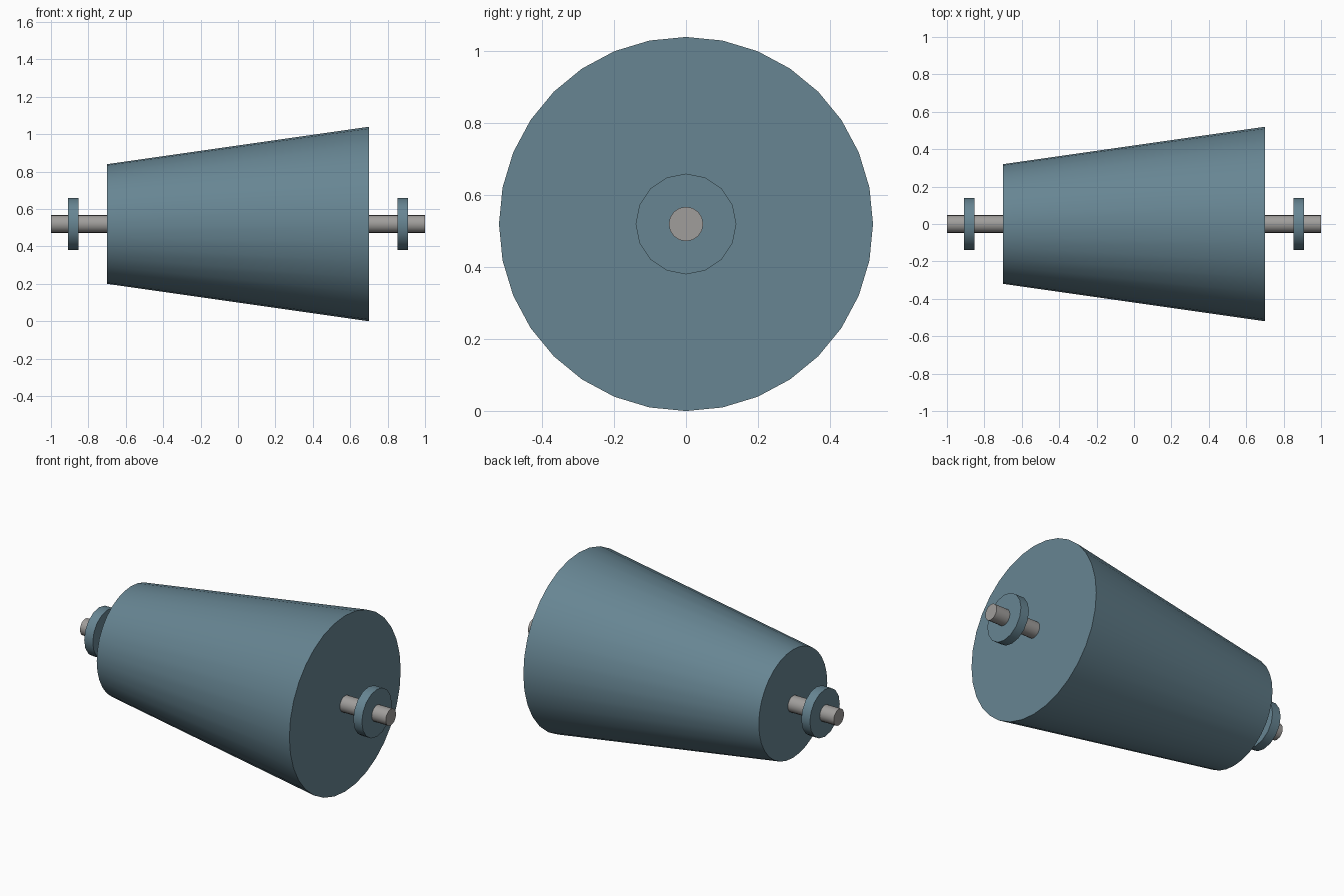
import bpy
import math

if "Cube" in bpy.data.objects:
    bpy.data.objects.remove(bpy.data.objects["Cube"])

CENTRE_Z = 0.52


def material(name, colour):
    mat = bpy.data.materials.new(name)
    mat.diffuse_color = (*colour, 1)
    mat.use_nodes = True
    mat.node_tree.nodes["Principled BSDF"].inputs["Base Color"].default_value = mat.diffuse_color
    return mat


def along_x(name, sides, r_left, r_right, x0, x1, mat):
    """Capped cone or cylinder lying along x, smooth round the side."""
    bpy.ops.mesh.primitive_cone_add(
        vertices=sides, radius1=r_left, radius2=r_right, depth=x1 - x0,
        location=((x0 + x1) / 2, 0, CENTRE_Z), rotation=(0, math.pi / 2, 0))
    obj = bpy.context.object
    obj.name = name
    obj.data.materials.append(mat)
    bpy.ops.object.shade_smooth_by_angle(angle=math.radians(35))
    return obj


paint = material("blue_grey", (0.135, 0.235, 0.29))
steel = material("steel", (0.35, 0.34, 0.33))

# Tapered roller body
along_x("roller_body", 32, 0.32, 0.52, -0.7, 0.7, paint)

# Axle through the roller
along_x("axle", 16, 0.048, 0.048, -1, 1, steel)

# Bearing disc near each axle end
for side, x in (("left", -0.88), ("right", 0.88)):
    along_x(f"{side}_bearing_disc", 16, 0.14, 0.14, x - 0.028, x + 0.028, paint)
